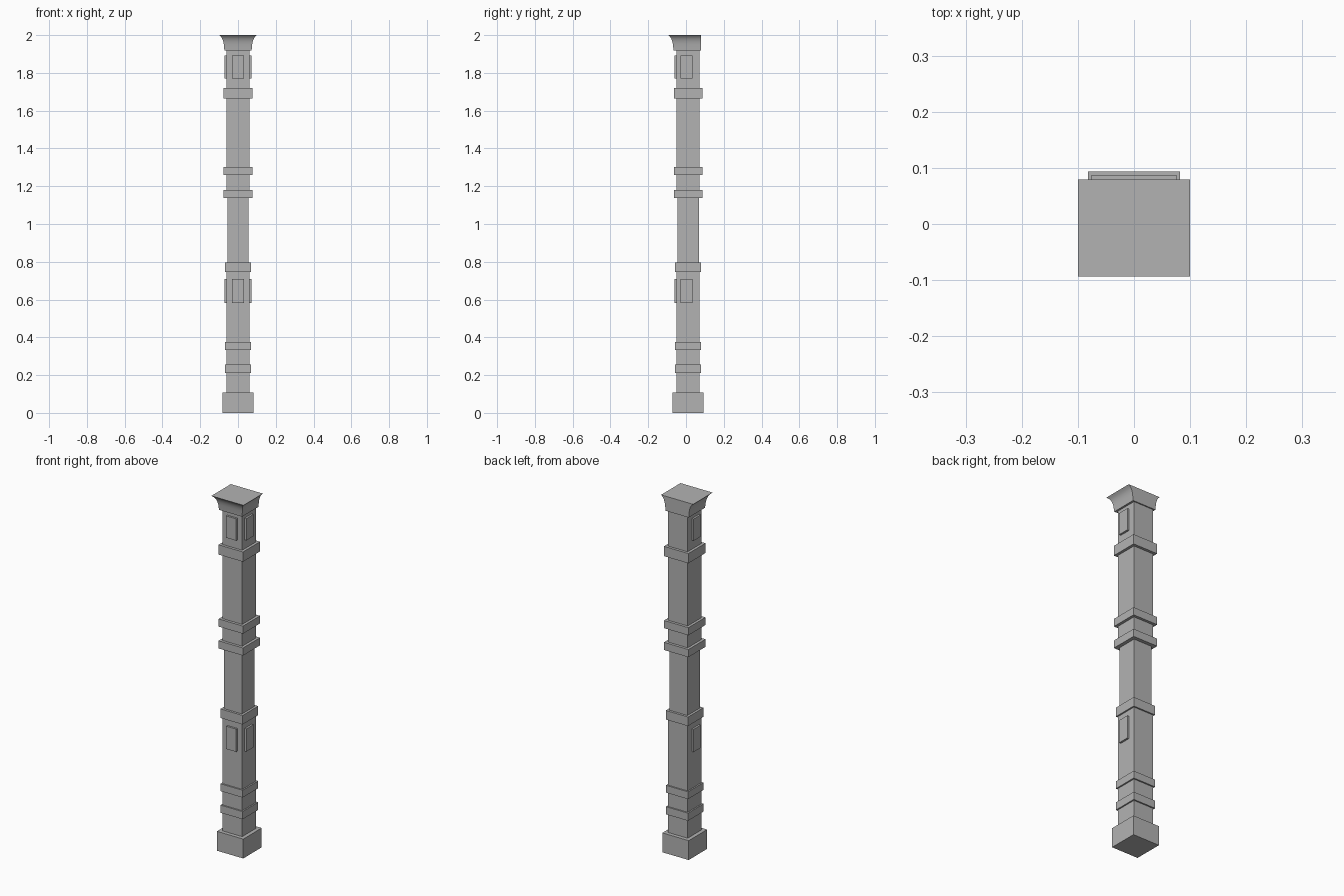
import bpy, bmesh, math

cube = bpy.data.objects.get("Cube")
if cube:
    bpy.data.objects.remove(cube, do_unlink=True)

# One plain grey for the whole post
grey = bpy.data.materials.new("plain grey")
grey.use_nodes = True
colour = (0.45, 0.45, 0.45, 1)
grey.diffuse_color = colour
grey.node_tree.nodes["Principled BSDF"].inputs["Base Color"].default_value = colour

CY = 0.0115          # post axis in y
SHAFT = 0.061        # half width of the shaft


def finish(name, bm):
    bmesh.ops.recalc_face_normals(bm, faces=bm.faces)
    mesh = bpy.data.meshes.new(name)
    bm.to_mesh(mesh)
    bm.free()
    obj = bpy.data.objects.new(name, mesh)
    mesh.materials.append(grey)
    bpy.context.collection.objects.link(obj)
    return obj


def box(name, x, y, z):
    """Box from (min, max) ranges."""
    bm = bmesh.new()
    bmesh.ops.create_cube(bm, size=1)
    for v in bm.verts:
        for i, (lo, hi) in enumerate((x, y, z)):
            v.co[i] = hi if v.co[i] > 0 else lo
    return finish(name, bm)


def square(name, half, z0, z1):
    return box(name, (-half, half), (CY - half, CY + half), (z0, z1))


# Plinth and shaft sections
square("base_plinth", 0.082, 0, 0.109)
square("lower_shaft", SHAFT, 0.109, 0.77)
square("middle_shaft", 0.056, 0.77, 1.16)
square("upper_shaft", SHAFT, 1.16, 1.93)

# Raised bands
bands = [(0.069, 0.212, 0.255), (0.069, 0.334, 0.375), (0.069, 0.745, 0.796),
         (0.076, 1.137, 1.18), (0.076, 1.26, 1.303), (0.076, 1.665, 1.72)]
for i, (half, z0, z1) in enumerate(bands):
    square(f"band_{i + 1}", half, z0, z1)

# Raised panels on the front and both sides
W, OUT, PY = 0.031, 0.011, 0.003
for level, z in (("lower", (0.582, 0.71)), ("upper", (1.77, 1.893))):
    front = CY - SHAFT
    box(f"{level}_front_panel", (-W, W), (front - OUT, front + 0.01), z)
    for side, s in (("left", 1), ("right", -1)):
        x = sorted((s * (SHAFT - 0.01), s * (SHAFT + OUT)))
        box(f"{level}_{side}_panel", x, (PY - W, PY + W), z)

# Coved cap, flared on three sides and flat at the back
profile = [(0.072, 1.918), (0.075, 1.95), (0.078, 1.965),
           (0.083, 1.98), (0.09, 1.991), (0.1, 2.0)]
BACK = 0.079
bm = bmesh.new()
rings = [[bm.verts.new(p) for p in ((-r, 0.006 - r, z), (r, 0.006 - r, z),
                                    (r, BACK, z), (-r, BACK, z))]
         for r, z in profile]
for a, b in zip(rings, rings[1:]):
    for i in range(4):
        j = (i + 1) % 4
        bm.faces.new((a[i], a[j], b[j], b[i]))
bm.faces.new(rings[0][::-1])
bm.faces.new(rings[-1])
cap = finish("coved_cap", bm)
bpy.ops.object.select_all(action="DESELECT")
cap.select_set(True)
bpy.context.view_layer.objects.active = cap
bpy.ops.object.shade_smooth_by_angle(angle=math.radians(30))
